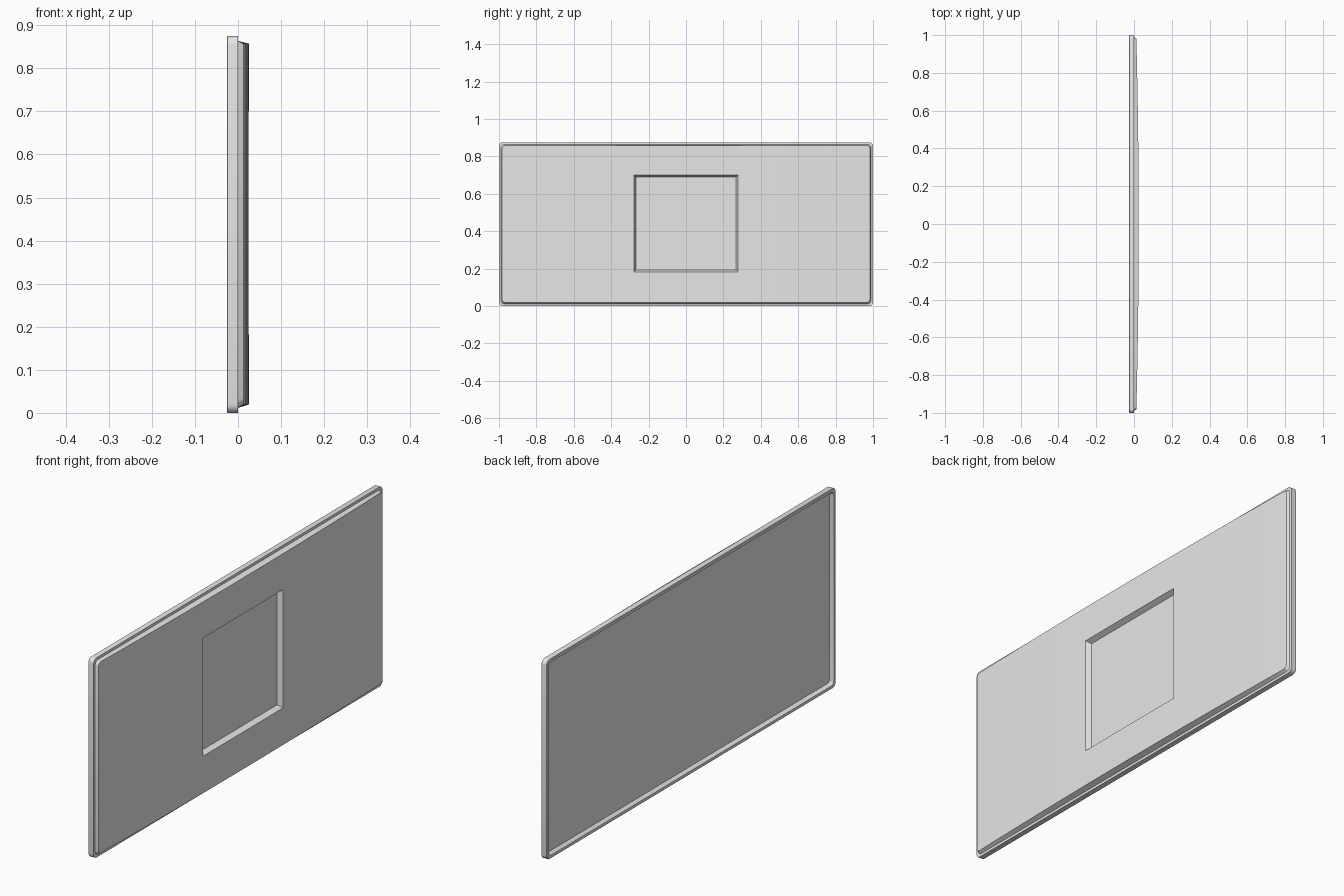
import bpy, bmesh, math

if "Cube" in bpy.data.objects:
    bpy.data.objects.remove(bpy.data.objects["Cube"])

HALF_W, HALF_H = 1.0, 0.4375      # half size of the panel in y and z
MID_Z = HALF_H
SEG = 4                           # segments per rounded corner

grey = bpy.data.materials.new("light_grey")
grey.diffuse_color = (0.8, 0.8, 0.8, 1)
grey.use_nodes = True
grey.node_tree.nodes["Principled BSDF"].inputs["Base Color"].default_value = grey.diffuse_color


def finish(name, bm):
    bmesh.ops.remove_doubles(bm, verts=bm.verts, dist=1e-6)
    bmesh.ops.recalc_face_normals(bm, faces=bm.faces)
    me = bpy.data.meshes.new(name)
    bm.to_mesh(me)
    bm.free()
    ob = bpy.data.objects.new(name, me)
    bpy.context.collection.objects.link(ob)
    me.materials.append(grey)
    bpy.ops.object.select_all(action='DESELECT')
    ob.select_set(True)
    bpy.context.view_layer.objects.active = ob
    bpy.ops.object.shade_smooth_by_angle(angle=math.radians(25))
    return ob


def ring(bm, x, inset, radius):
    """Rounded rectangle of vertices in the y-z plane."""
    w, h = HALF_W - inset - radius, HALF_H - inset - radius
    pts = []
    for q, (sy, sz) in enumerate([(1, 1), (-1, 1), (-1, -1), (1, -1)]):
        for i in range(SEG + 1):
            a = (q + i / SEG) * math.pi / 2
            pts.append(bm.verts.new((x, sy * w + radius * math.cos(a),
                                     MID_Z + sz * h + radius * math.sin(a))))
    return pts


def bridge(bm, a, b):
    n = len(a)
    for i in range(n):
        bm.faces.new((a[i], a[(i + 1) % n], b[(i + 1) % n], b[i]))


# Frame: closed loop of rounded rings (x, inset, corner radius)
bm = bmesh.new()
profile = [(-0.009, 0.024, 0.010), (-0.026, 0.014, 0.014), (-0.026, 0.002, 0.018),
           (-0.024, 0.0, 0.020), (0.0, 0.0, 0.020), (0.0, 0.024, 0.010)]
rings = [ring(bm, *p) for p in profile]
for i in range(len(rings)):
    bridge(bm, rings[i], rings[(i + 1) % len(rings)])
finish("frame", bm)

# Screen: thin plate recessed in the frame
bm = bmesh.new()
a, b = ring(bm, -0.011, 0.0215, 0.010), ring(bm, -0.005, 0.0215, 0.010)
bridge(bm, a, b)
bm.faces.new(a)
bm.faces.new(b)
finish("screen", bm)

# Back cover: gently bowed sheet with tapered sides and a square mounting pocket
POCKET, PZ0, PZ1 = 0.278, 0.182, 0.70
FLOOR_X, SLOPE = 0.002, 0.011


def bow(y):
    return 0.025 - 0.013 * y * y


def half_stations(w, h, r):
    """(y, half height) from the centre out to the rounded corner."""
    inner = [0, POCKET / 2, POCKET, 0.4, 0.55, 0.7, 0.85]
    out = [(y, h) for y in inner]
    for i in range(SEG + 1):
        a = math.pi / 2 * (1 - i / SEG)
        out.append((w - r + r * math.cos(a), h - r + r * math.sin(a)))
    return out


def stations(w, h, r):
    s = half_stations(w, h, r)
    return [(-y, z) for y, z in reversed(s[1:])] + s


bm = bmesh.new()
top, base = stations(0.983, 0.419, 0.016), stations(0.989, 0.426, 0.018)
cols = []
for (y, h), (yb, hb) in zip(top, base):
    x = bow(y)
    zs = [MID_Z + 0.001 - h, PZ0, PZ1, MID_Z + 0.001 + h]
    k = 1 - SLOPE / POCKET
    col = {"lo": (x, y, zs[0]), "p0": (x, y, zs[1]), "p1": (x, y, zs[2]), "hi": (x, y, zs[3]),
           "f0": (FLOOR_X, y * k, PZ0 + SLOPE), "f1": (FLOOR_X, y * k, PZ1 - SLOPE),
           "blo": (0, yb, MID_Z - hb), "bhi": (0, yb, MID_Z + hb)}
    inside = abs(y) <= POCKET + 1e-6
    keys = ["lo", "hi", "blo", "bhi"] + (["p0", "p1", "f0", "f1"] if inside else [])
    cols.append({key: bm.verts.new(col[key]) for key in keys})
for c, d in zip(cols, cols[1:]):
    strips = [("blo", "lo"), ("hi", "bhi"), ("bhi", "blo")]
    if "p0" in c and "p0" in d:
        strips += [("lo", "p0"), ("p0", "f0"), ("f0", "f1"), ("f1", "p1"), ("p1", "hi")]
        for s, t in strips:
            bm.faces.new((c[s], d[s], d[t], c[t]))
    else:
        for s, t in strips:
            bm.faces.new((c[s], d[s], d[t], c[t]))
        loop = []
        for v, order in ((c, ("hi", "p1", "p0", "lo")), (d, ("lo", "p0", "p1", "hi"))):
            loop += [v[k] for k in order if k in v]
        bm.faces.new(loop)
# End walls of the cover and the side walls of the pocket
for c in (cols[0], cols[-1]):
    bm.faces.new((c["blo"], c["lo"], c["hi"], c["bhi"]))
pocket = [c for c in cols if "p0" in c]
for c in (pocket[0], pocket[-1]):
    bm.faces.new((c["p0"], c["f0"], c["f1"], c["p1"]))
finish("back_cover", bm)
